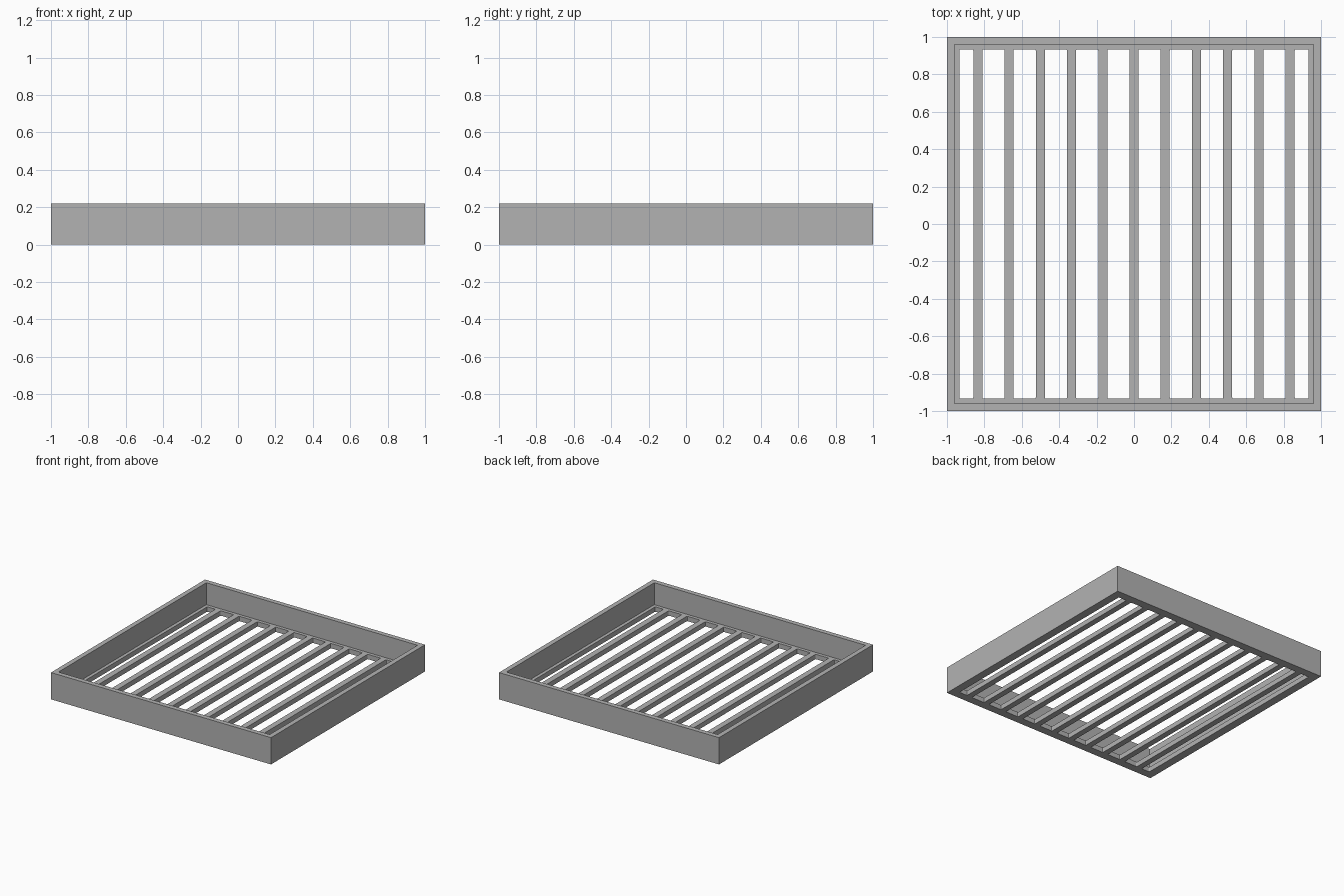
import bpy
import bmesh
from mathutils import Matrix

if "Cube" in bpy.data.objects:
    bpy.data.objects.remove(bpy.data.objects["Cube"], do_unlink=True)

HEIGHT = 0.22
FLOOR = 0.04       # grille thickness
CAVITY = 0.96      # half width inside the walls
OPENING = 0.933    # half width inside the ledge
BARS = 11
PITCH = 2 * 0.835 / (BARS - 1)
BAR_WIDTH = 0.048

grey = bpy.data.materials.new("light grey")
grey.use_nodes = True
colour = (0.45, 0.45, 0.45, 1)
grey.diffuse_color = colour
grey.node_tree.nodes["Principled BSDF"].inputs["Base Color"].default_value = colour


def add_box(bm, x0, x1, half_y, z0, z1, corner=0):
    """Add a box, optionally rounding its upright edges."""
    size = Matrix.Diagonal((x1 - x0, 2 * half_y, z1 - z0, 1))
    place = Matrix.Translation(((x0 + x1) / 2, 0, (z0 + z1) / 2))
    verts = bmesh.ops.create_cube(bm, size=1, matrix=place @ size)["verts"]
    if corner:
        edges = {e for v in verts for e in v.link_edges
                 if abs(e.verts[0].co.z - e.verts[1].co.z) > 0.01}
        bmesh.ops.bevel(bm, geom=list(edges), offset=corner, segments=3,
                        profile=0.5, affect='EDGES')


def make_object(name, bm):
    mesh = bpy.data.meshes.new(name)
    bm.to_mesh(mesh)
    bm.free()
    mesh.materials.append(grey)
    obj = bpy.data.objects.new(name, mesh)
    bpy.context.collection.objects.link(obj)
    return obj


def cut(target, cutter):
    mod = target.modifiers.new(cutter.name, 'BOOLEAN')
    mod.operation = 'DIFFERENCE'
    mod.solver = 'EXACT'
    mod.object = cutter
    cutter.hide_render = True
    bpy.context.view_layer.objects.active = target
    bpy.ops.object.modifier_apply(modifier=mod.name)
    bpy.data.objects.remove(cutter, do_unlink=True)


# Solid block that becomes the slatted tray
bm = bmesh.new()
add_box(bm, -1, 1, 1, 0, HEIGHT)
tray = make_object("slatted_tray", bm)

# Open cavity above the floor
bm = bmesh.new()
add_box(bm, -CAVITY, CAVITY, CAVITY, FLOOR, HEIGHT + 0.1)
cut(tray, make_object("cavity_cutter", bm))

# Slots through the floor, leaving the bars between them
bm = bmesh.new()
centres = [(i - (BARS - 1) / 2) * PITCH for i in range(BARS)]
starts = [-OPENING] + [c + BAR_WIDTH / 2 for c in centres]
ends = [c - BAR_WIDTH / 2 for c in centres] + [OPENING]
for x0, x1 in zip(starts, ends):
    add_box(bm, x0, x1, OPENING, -0.1, FLOOR + 0.05, corner=0.006)
cut(tray, make_object("slot_cutter", bm))
